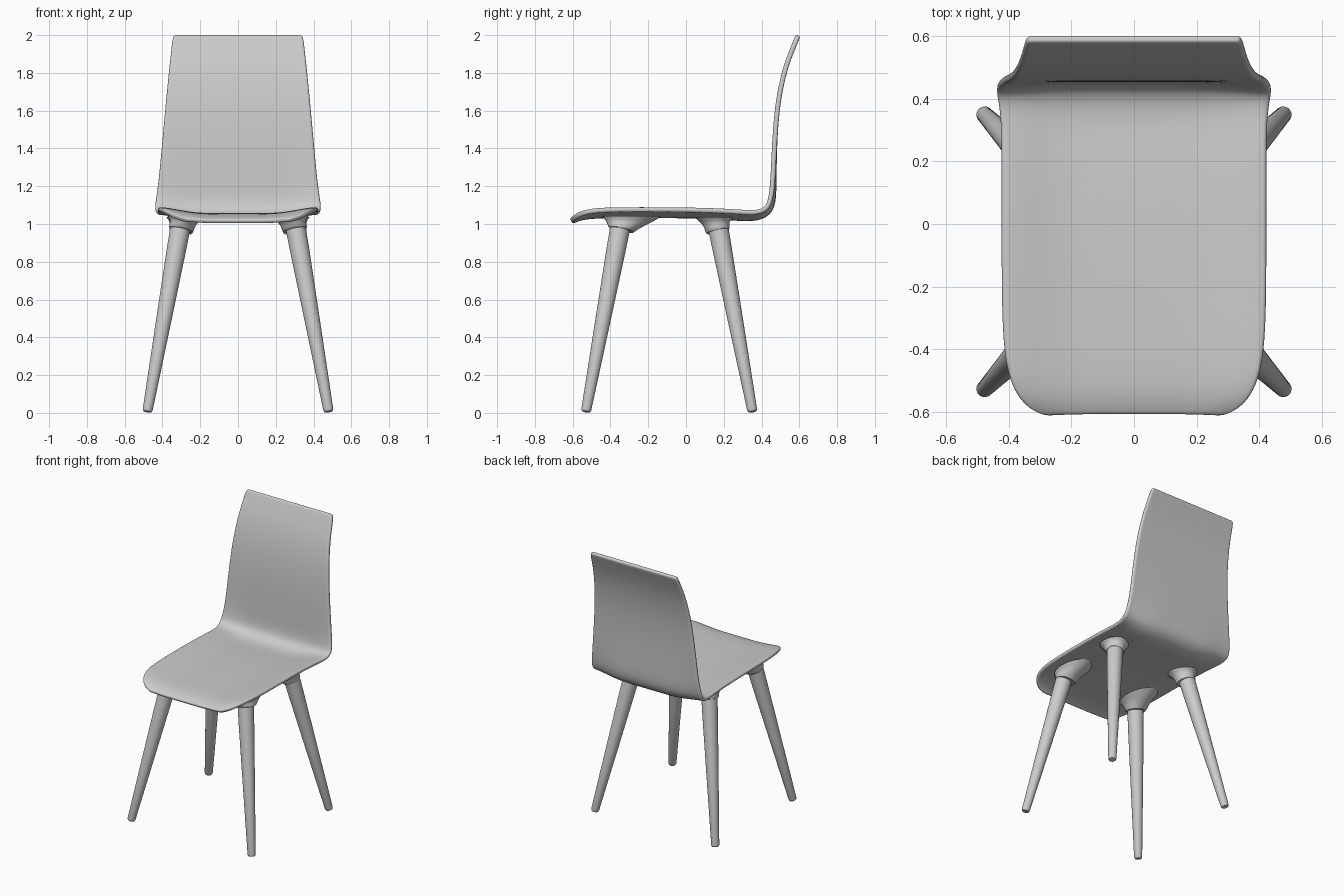
import bpy, bmesh
from math import sin, cos, tau
from mathutils import Vector

if "Cube" in bpy.data.objects:
    bpy.data.objects.remove(bpy.data.objects["Cube"])


def finish(name, bm, angle=0.7):
    bmesh.ops.recalc_face_normals(bm, faces=bm.faces)
    mesh = bpy.data.meshes.new(name)
    bm.to_mesh(mesh)
    bm.free()
    ob = bpy.data.objects.new(name, mesh)
    bpy.context.collection.objects.link(ob)
    bpy.ops.object.select_all(action='DESELECT')
    ob.select_set(True)
    bpy.context.view_layer.objects.active = ob
    bpy.ops.object.shade_smooth_by_angle(angle=angle)
    return ob


def loft(name, rings):
    """Skin a stack of equal-length closed rings and cap both ends."""
    bm = bmesh.new()
    loops = [[bm.verts.new(p) for p in r] for r in rings]
    for a, b in zip(loops, loops[1:]):
        for i in range(len(a)):
            j = (i + 1) % len(a)
            bm.faces.new((a[i], a[j], b[j], b[i]))
    bm.faces.new(loops[0])
    bm.faces.new(loops[-1])
    return finish(name, bm)


# Seat and back shell: y, z, half width, side edge lift
stations = [
    (-0.607, 1.012, .275, .005), (-0.59, 1.020, .325, .012), (-0.555, 1.033, .367, .022),
    (-0.50, 1.041, .397, .029), (-0.41, 1.044, .417, .032), (-0.25, 1.045, .424, .032),
    (0.00, 1.044, .424, .032), (0.20, 1.036, .424, .034), (0.31, 1.026, .425, .036),
    (0.385, 1.030, .431, .032), (0.44, 1.058, .440, .026), (0.463, 1.11, .438, .018),
    (0.466, 1.20, .424, .008), (0.467, 1.32, .412, .003), (0.471, 1.47, .398, .0),
    (0.486, 1.65, .382, .0), (0.522, 1.82, .365, .0), (0.567, 1.935, .352, .0),
    (0.586, 1.98, .347, .0), (0.594, 2.0, .338, .0)]
across = [-1, -.95, -.85, -.7, -.5, -.25, 0, .25, .5, .7, .85, .95, 1]
bm = bmesh.new()
grid = []
for i, (y, z, w, lift) in enumerate(stations):
    a, b = stations[max(i - 1, 0)], stations[min(i + 1, len(stations) - 1)]
    t = Vector((0, b[0] - a[0], b[1] - a[1])).normalized()
    n = Vector((0, -t.z, t.y))
    row = []
    for v in across:
        k = max(0, (abs(v) - .45) / .55)
        k = k * k * (3 - 2 * k)
        row.append(bm.verts.new(Vector((v * w, y, z)) + n * lift * k))
    grid.append(row)
for r, s in zip(grid, grid[1:]):
    for j in range(len(across) - 1):
        bm.faces.new((r[j], r[j + 1], s[j + 1], s[j]))
shell = finish("seat_shell", bm, 3.1)
sol = shell.modifiers.new("thickness", 'SOLIDIFY')
sol.thickness, sol.offset = 0.026, 0
sub = shell.modifiers.new("smooth", 'SUBSURF')
sub.levels = sub.render_levels = 2


def leg(name, foot, top):
    # Tapered round leg, rings square to its axis, softened foot
    foot, top = Vector(foot), Vector(top)
    axis = top - foot
    q = axis.to_track_quat('Z', 'Y')
    rings = []
    for t, r in [(0, .020), (.004, .024), (.012, .0265), (.5, .041), (.85, .051), (1, .054)]:
        c = foot + axis * t
        rings.append([c + q @ Vector((r * cos(tau * i / 32), r * sin(tau * i / 32), 0))
                      for i in range(32)])
    loft(name, rings)


def socket(name, side, rows, tilt):
    # Flared collar joining a leg to the underside of the seat
    rings = []
    for k, (cx, cy, z, rx, ry) in enumerate(rows):
        f = 1 - k / (len(rows) - 1)
        ring = []
        for i in range(32):
            dx, dy = rx * cos(tau * i / 32), ry * sin(tau * i / 32)
            ring.append(Vector((side * (cx + dx), cy + dy, z + f * (.18 * dx + tilt * dy))))
        rings.append(ring)
    loft(name, rings)


front_rows = [(.302, -.340, .968, .060, .064), (.300, -.338, .974, .065, .072),
              (.297, -.330, .986, .067, .085), (.290, -.315, 1.003, .070, .105),
              (.282, -.300, 1.020, .080, .130), (.275, -.285, 1.043, .098, .158)]
back_rows = [(.302, .168, .960, .059, .059), (.301, .167, .966, .063, .063),
             (.298, .163, .985, .065, .066), (.294, .158, 1.003, .069, .072),
             (.290, .153, 1.018, .078, .084), (.285, .148, 1.037, .095, .105)]

for side, label in ((-1, "left"), (1, "right")):
    leg(f"front_leg_{label}", (side * .480, -.530, .006), (side * .300, -.343, 1.01))
    leg(f"back_leg_{label}", (side * .480, .352, .006), (side * .300, .165, 1.01))
    socket(f"front_socket_{label}", side, front_rows, -.18)
    socket(f"back_socket_{label}", side, back_rows, .18)
